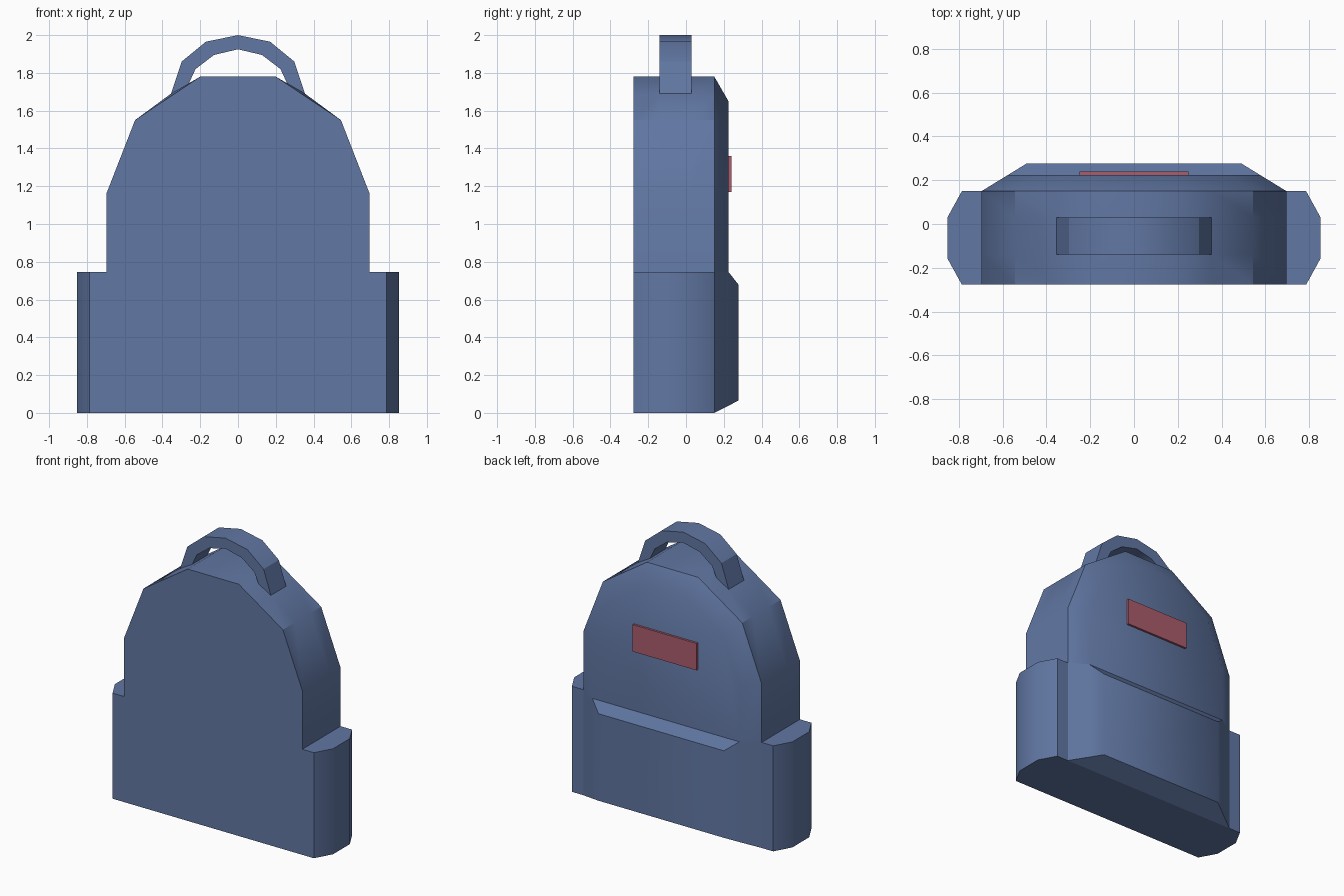
import bpy, bmesh, math

if "Cube" in bpy.data.objects:
    bpy.data.objects.remove(bpy.data.objects["Cube"])


def material(name, rgb):
    m = bpy.data.materials.new(name)
    m.diffuse_color = (*rgb, 1)
    m.use_nodes = True
    m.node_tree.nodes["Principled BSDF"].inputs["Base Color"].default_value = m.diffuse_color
    return m


BLUE = material("denim_blue", (0.119, 0.184, 0.366))
RED = material("dusty_red", (0.413, 0.107, 0.15))


def loft(name, rings, mat=BLUE, angle=32.5):
    """Skin a list of equal-length 3D rings and cap both ends."""
    bm = bmesh.new()
    loops = [[bm.verts.new(p) for p in ring] for ring in rings]
    n = len(rings[0])
    for a, b in zip(loops, loops[1:]):
        for i in range(n):
            j = (i + 1) % n
            bm.faces.new((a[i], a[j], b[j], b[i]))
    bm.faces.new(loops[0])
    bm.faces.new(loops[-1])
    bmesh.ops.recalc_face_normals(bm, faces=bm.faces)
    me = bpy.data.meshes.new(name)
    bm.to_mesh(me)
    bm.free()
    me.materials.append(mat)
    ob = bpy.data.objects.new(name, me)
    bpy.context.collection.objects.link(ob)
    bpy.ops.object.select_all(action='DESELECT')
    ob.select_set(True)
    bpy.context.view_layer.objects.active = ob
    bpy.ops.object.shade_smooth_by_angle(angle=math.radians(angle))
    return ob


def sym(y, half):
    """Ring at depth y from the right half of an (x, z) outline."""
    right = [(x, y, z) for x, z in half]
    return right + [(-x, y, z) for x, z in reversed(half)]


FRONT, BACK, PANEL, REAR = -0.277, 0.15, 0.225, 0.277
W, POCKET_TOP = 0.697, 0.746


# Main body: arched outline, slightly raised where the handle is sewn on
def body_outline(z_mid):
    return [(W, 0), (W, 1.16), (0.545, 1.55), (0.355, z_mid), (0.2, 1.78)]


loft("body", [sym(y, body_outline(z)) for y, z in
              ((FRONT, 1.677), (-0.14, 1.69), (0.03, 1.69), (BACK, 1.677))])

# Upper back panel with bevelled rim
loft("upper_panel", [
    sym(BACK, [(W, POCKET_TOP), (W, 1.16), (0.545, 1.55), (0.2, 1.78)]),
    sym(PANEL, [(0.575, POCKET_TOP), (0.575, 1.137), (0.445, 1.465), (0.163, 1.65)])])

# Lower pocket that stands out further than the panel
loft("lower_pocket", [
    sym(BACK, [(W, 0), (W, POCKET_TOP)]),
    sym(PANEL, [(0.575, 0.038), (0.575, POCKET_TOP)]),
    sym(REAR, [(0.49, 0.065), (0.49, 0.68)])])

# Side pockets
plan = [(W, FRONT), (0.787, FRONT), (0.853, -0.157), (0.853, 0.03), (0.787, BACK), (W, BACK)]
for side, s in (("right", 1), ("left", -1)):
    loft(side + "_side_pocket", [[(s * x, y, z) for x, y in plan] for z in (0, POCKET_TOP)])

# Carry handle: arched strap
outer = [(0.355, 1.69), (0.298, 1.86), (0.17, 1.965), (0, 2.0)]
inner = [(0.285, 1.69), (0.225, 1.82), (0.127, 1.895), (0, 1.925)]
pairs = list(zip(outer, inner))
pairs += [((-o[0], o[1]), (-i[0], i[1])) for o, i in reversed(pairs[:-1])]
loft("handle", [[(o[0], -0.14, o[1]), (o[0], 0.03, o[1]),
                 (i[0], 0.03, i[1]), (i[0], -0.14, i[1])] for o, i in pairs], angle=30)

# Red patch on the upper panel
patch = [(0.25, 1.17), (0.25, 1.36)]
loft("patch", [sym(PANEL - 0.005, patch), sym(0.24, patch)], RED)
